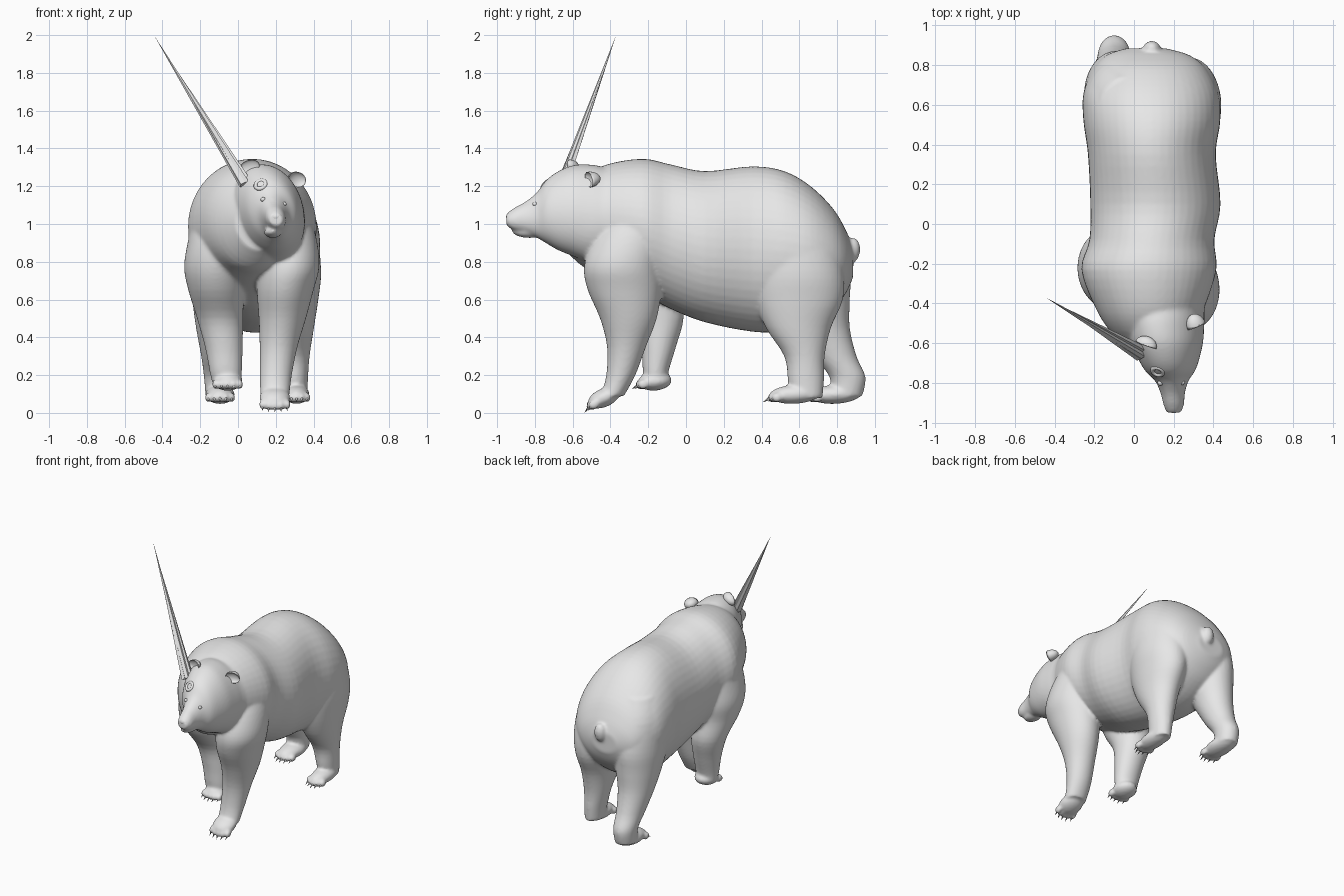
import bpy
import bmesh
from math import cos, sin, pi, sqrt
from mathutils import Vector, Matrix

if "Cube" in bpy.data.objects:
    bpy.data.objects.remove(bpy.data.objects["Cube"], do_unlink=True)

GREY = (0.8, 0.8, 0.8, 1.0)
grey = bpy.data.materials.new("plain grey")
grey.use_nodes = True
grey.diffuse_color = GREY
for node in grey.node_tree.nodes:
    if node.type == 'BSDF_PRINCIPLED':
        node.inputs["Base Color"].default_value = GREY


def finish(bm, name, smooth=True):
    """Turn a bmesh into a named grey object."""
    bmesh.ops.recalc_face_normals(bm, faces=bm.faces)
    mesh = bpy.data.meshes.new(name)
    bm.to_mesh(mesh)
    bm.free()
    for face in mesh.polygons:
        face.use_smooth = smooth
    mesh.materials.append(grey)
    obj = bpy.data.objects.new(name, mesh)
    bpy.context.collection.objects.link(obj)
    return obj


def spline(rows, steps=4):
    """Pass a smooth curve through rows of numbers."""
    out = []
    for i in range(len(rows) - 1):
        a, b = rows[max(i - 1, 0)], rows[i]
        c, d = rows[i + 1], rows[min(i + 2, len(rows) - 1)]
        for s in range(steps):
            t = s / steps
            out.append([q + t / 2 * (r - p + t * (2 * p - 5 * q + 4 * r - w
                        + t * (3 * (q - r) + w - p)))
                        for p, q, r, w in zip(a, b, c, d)])
    return out + [list(rows[-1])]


def skin(bm, rings):
    """Bridge rings of points and cap both ends."""
    loops = [[bm.verts.new(p) for p in ring] for ring in rings]
    for lower, upper in zip(loops, loops[1:]):
        for i in range(len(lower)):
            j = (i + 1) % len(lower)
            bm.faces.new((lower[i], lower[j], upper[j], upper[i]))
    bm.faces.new(loops[0])
    bm.faces.new(loops[-1])


TURN = [2 * pi * i / 48 for i in range(48)]


def loft_length(bm, rows, roll=0.0):
    """Rows run front to back: y, centre x, half width, top, bottom."""
    rings = []
    for y, x, w, top, low in spline(rows):
        mid, h = (top + low) / 2, (top - low) / 2
        rings.append([(x + w * cos(t) - roll * h * sin(t), y, mid + h * sin(t))
                      for t in TURN])
    skin(bm, rings)


def loft_height(bm, rows):
    """Rows run downwards: z, centre x, centre y, half width, half depth."""
    skin(bm, [[(x + w * cos(t), y + d * sin(t), z) for t in TURN]
              for z, x, y, w, d in spline(rows)])


def ball(bm, centre, size, tilt=0.0):
    matrix = (Matrix.Translation(centre) @ Matrix.Rotation(tilt, 4, 'X')
              @ Matrix.Diagonal((*size, 1)))
    return bmesh.ops.create_uvsphere(bm, u_segments=24, v_segments=16,
                                     radius=1, matrix=matrix)["verts"]


def cone(bm, start, end, radius, sides=8):
    start, end = Vector(start), Vector(end)
    axis = end - start
    matrix = (Matrix.Translation((start + end) / 2)
              @ axis.to_track_quat('Z', 'Y').to_matrix().to_4x4())
    bmesh.ops.create_cone(bm, cap_ends=True, segments=sides, radius1=radius,
                          radius2=0, depth=axis.length, matrix=matrix)


# Torso, from throat to rump
body = bmesh.new()
loft_length(body, [
    (-.64, .12, .13, 1.15, .86), (-.54, .085, .205, 1.25, .77),
    (-.42, .08, .275, 1.315, .72), (-.23, .075, .34, 1.345, .63),
    (-.08, .09, .315, 1.315, .55), (.1, .108, .328, 1.28, .48),
    (.35, .09, .322, 1.305, .43), (.52, .09, .345, 1.28, .43),
    (.66, .085, .34, 1.2, .47), (.78, .08, .285, 1.08, .55),
    (.85, .07, .21, .96, .64), (.885, .06, .1, .87, .72)])

# Tail
ball(body, (.09, .88, .86), (.045, .042, .068), -.1)

# Legs, each in its own walking pose
front_left = [
    (1.2, .2, -.2, .12, .14), (1.05, .24, -.24, .14, .18),
    (.9, .265, -.30, .155, .2), (.77, .268, -.335, .162, .205),
    (.65, .25, -.325, .15, .195), (.5, .235, -.305, .125, .15),
    (.35, .215, -.315, .10, .103), (.2, .2, -.345, .085, .077),
    (.09, .195, -.39, .077, .062)]
front_right = [
    (1.2, -.03, -.2, .12, .14), (1.05, -.08, -.22, .15, .18),
    (.9, -.11, -.23, .157, .2), (.77, -.12, -.22, .165, .2),
    (.65, -.115, -.2, .148, .17), (.5, -.095, -.14, .122, .127),
    (.35, -.075, -.145, .1, .092), (.22, -.065, -.16, .085, .068),
    (.16, -.06, -.155, .077, .057)]
hind_left = [
    (1.1, .2, .55, .14, .18), (.95, .25, .575, .165, .22),
    (.75, .275, .595, .165, .24), (.6, .28, .597, .145, .233),
    (.45, .285, .595, .117, .172), (.3, .29, .627, .089, .107),
    (.17, .3, .635, .07, .095), (.08, .305, .64, .062, .083)]
hind_right = [
    (1.1, -.04, .56, .14, .18), (.95, -.075, .6, .165, .22),
    (.75, -.085, .645, .167, .225), (.6, -.09, .68, .152, .187),
    (.45, -.1, .725, .122, .142), (.3, -.1, .79, .095, .113),
    (.19, -.1, .855, .08, .095), (.09, -.1, .85, .072, .085)]
for leg in (front_left, front_right, hind_left, hind_right):
    loft_height(body, leg)

# Paws with toes and claws: centre, half size, downward tilt
paws = [
    ((.195, -.435, .08), (.082, .09, .049), .4),
    ((-.055, -.165, .168), (.08, .09, .05), .08),
    ((.31, .575, .098), (.069, .135, .05), .05),
    ((-.095, .79, .098), (.077, .14, .05), .05)]
claws = bmesh.new()
for centre, size, tilt in paws:
    ball(body, centre, size, tilt)
    place = Matrix.Translation(centre) @ Matrix.Rotation(tilt, 4, 'X')
    for k in range(-2, 3):
        x = k * .4 * size[0]
        front = -size[1] * sqrt(1 - (.3 * k) ** 2)
        ball(body, place @ Vector((x, front * .86, -.012)), (.018, .03, .026), tilt)
        cone(claws, place @ Vector((x, front + .01, -.008)),
             place @ Vector((x, front - .035, -.032)), .01)
finish(claws, "claws")

# Head with a slight sideways roll, plus lower jaw
loft_length(body, [
    (-.95, .2, .036, 1.055, .99), (-.91, .2, .051, 1.085, .967),
    (-.85, .195, .061, 1.118, .952), (-.79, .19, .083, 1.167, .927),
    (-.74, .182, .124, 1.232, .898), (-.68, .175, .152, 1.277, .863),
    (-.6, .165, .18, 1.31, .83), (-.52, .157, .194, 1.315, .8),
    (-.45, .15, .202, 1.305, .8), (-.38, .14, .205, 1.28, .84),
    (-.32, .1, .12, 1.2, .95)], roll=.12)
ball(body, (.185, -.845, .955), (.047, .077, .028), -.1)

# One smooth skin over the torso, legs and head
bear = finish(body, "body")
remesh = bear.modifiers.new("fuse", 'REMESH')
remesh.mode = 'VOXEL'
remesh.voxel_size = .01
remesh.use_smooth_shade = True
soften = bear.modifiers.new("soften", 'SMOOTH')
soften.factor = 0.5
soften.iterations = 6

# Nose and eyes
nose = bmesh.new()
ball(nose, (.2, -.932, 1.038), (.034, .02, .022))
finish(nose, "nose")
eyes = bmesh.new()
for spot in ((.133, -.8, 1.13), (.243, -.798, 1.105)):
    ball(eyes, spot, (.014, .014, .012))
finish(eyes, "eyes")

# Ears, cupped towards the front
for name, spot, size, lean in (
        ("left_ear", (.315, -.515, 1.235), (.05, .065, .04), .4),
        ("right_ear", (.06, -.61, 1.3), (.058, .045, .038), -.35)):
    ear = bmesh.new()
    verts = ball(ear, (0, 0, 0), size)
    for v in verts:
        if v.co.y < 0:
            v.co.y *= -.4
    bmesh.ops.transform(ear, verts=verts, matrix=Matrix.Translation(spot)
                        @ Matrix.Rotation(lean, 4, 'Y')
                        @ Matrix.Rotation(lean, 4, 'Z'))
    finish(ear, name)

# Round wound on the forehead
bpy.ops.mesh.primitive_torus_add(major_segments=16, minor_segments=8,
                                 major_radius=.028, minor_radius=.011)
wound = bpy.context.object
wound.name = "forehead_wound"
wound.location = (.12, -.742, 1.208)
wound.rotation_euler = Vector((-.25, -.7, .6)).to_track_quat('Z', 'Y').to_euler()
wound.data.materials.append(grey)
bpy.ops.object.shade_smooth()

# Long splintered spike in the head
spike = bmesh.new()
root, tip = Vector((.035, -.655, 1.21)), Vector((-.445, -.37, 2.0))
cone(spike, root, tip, .03, 5)
for shift, reach in ((Vector((.022, .018, .01)), .8), (Vector((-.01, -.018, 0)), .65)):
    base = root + shift
    cone(spike, base, base.lerp(tip, reach), .018, 4)
finish(spike, "spike", smooth=False)
